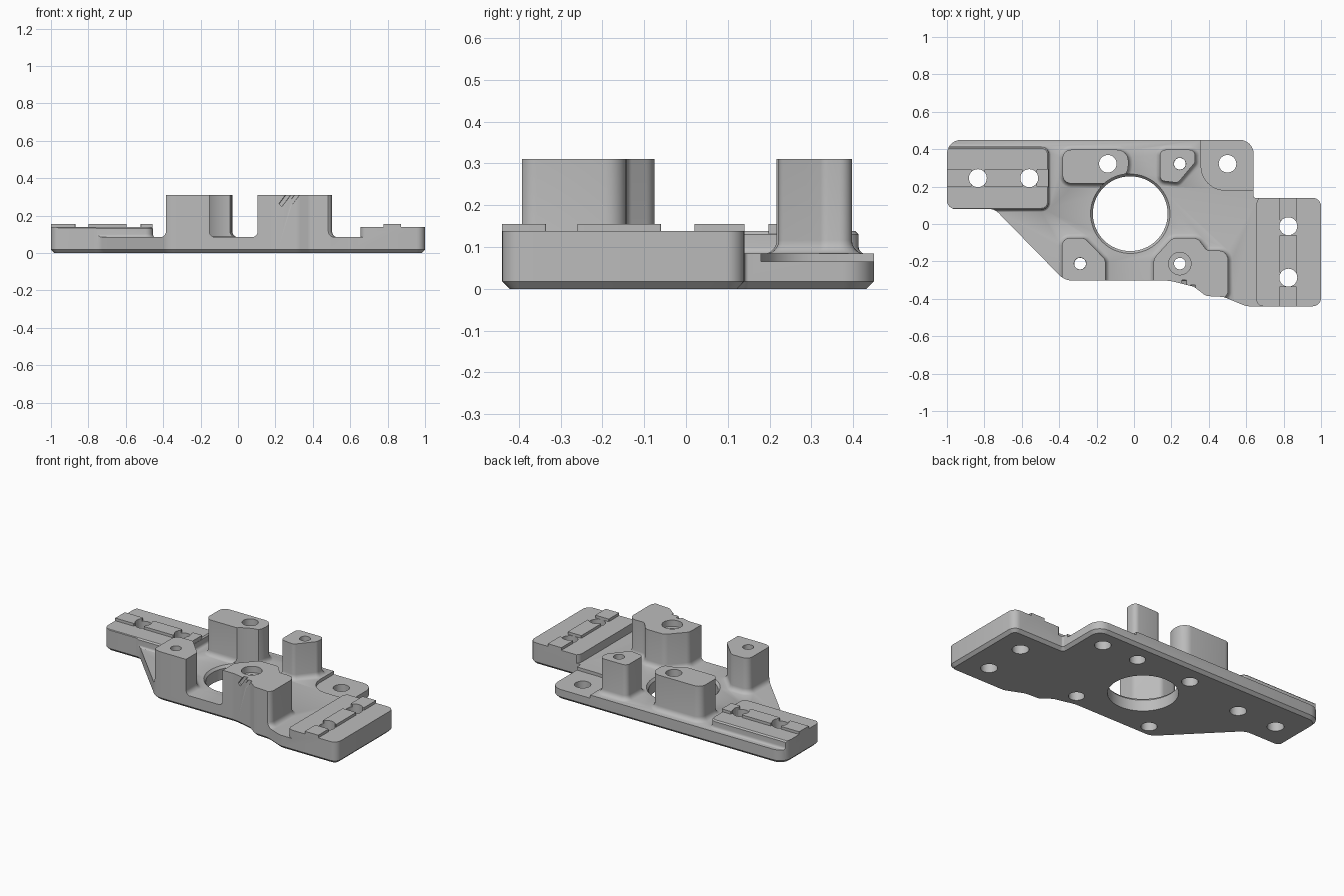
import bpy, bmesh, math
from mathutils import Vector, Matrix

if "Cube" in bpy.data.objects:
    bpy.data.objects.remove(bpy.data.objects["Cube"])

BASE, PAD, RIB, TOP = 0.085, 0.138, 0.155, 0.31
EMBED = 0.03


def make_object(name, bm):
    bmesh.ops.recalc_face_normals(bm, faces=bm.faces)
    mesh = bpy.data.meshes.new(name)
    bm.to_mesh(mesh)
    bm.free()
    ob = bpy.data.objects.new(name, mesh)
    bpy.context.collection.objects.link(ob)
    return ob


def rounded(corners, grow=0.0, seg=6):
    """Counter-clockwise corners (x, y, radius) to a rounded, offset outline."""
    out = []
    n = len(corners)
    for i in range(n):
        a, p, b = (Vector(corners[j % n][:2]) for j in (i - 1, i, i + 1))
        d1, d2 = (p - a).normalized(), (b - p).normalized()
        n1, n2 = Vector((d1.y, -d1.x)), Vector((d2.y, -d2.x))
        turn = math.atan2(d1.x * d2.y - d1.y * d2.x, d1.dot(d2))
        side = 1 if turn > 0 else -1
        p = p + (n1 + n2) * grow / (1 + n1.dot(n2))
        r = max(corners[i][2] + side * grow, 0.004)
        start = p - d1 * r * math.tan(abs(turn) / 2)
        centre = start - n1 * r * side
        for k in range(seg + 1):
            out.append(centre + Matrix.Rotation(turn * k / seg, 2) @ (start - centre))
    return out


def loft(name, corners, layers):
    """Stack the outline at each (height, offset) and cap both ends."""
    bm = bmesh.new()
    rings = [[bm.verts.new((v.x, v.y, z)) for v in rounded(corners, g)]
             for z, g in layers]
    for lo, hi in zip(rings, rings[1:]):
        for i in range(len(lo)):
            j = (i + 1) % len(lo)
            bm.faces.new((lo[i], lo[j], hi[j], hi[i]))
    bm.faces.new(rings[0][::-1])
    bm.faces.new(rings[-1])
    return make_object(name, bm)


def flared(name, corners, top, flare, edge=0.0):
    """Boss with a concave fillet where it meets the base."""
    layers = [(EMBED, flare)]
    for k in range(6):
        t = k / 5 * math.pi / 2
        layers.append((BASE - 0.002 + flare * (1 - math.cos(t)), flare * (1 - math.sin(t))))
    if edge:
        layers.append((top - edge, 0))
    layers.append((top, -edge))
    return loft(name, corners, layers)


def box(name, x0, x1, y0, y1, z0, z1):
    corners = [(x0, y0, 0.004), (x1, y0, 0.004), (x1, y1, 0.004), (x0, y1, 0.004)]
    return loft(name, corners, [(z0, 0), (z1, 0)])


def turned(name, x, y, profile, sides=40):
    """Round cutter from a (height, radius) profile."""
    bm = bmesh.new()
    rings = [[bm.verts.new((x + r * math.cos(k * math.tau / sides),
                            y + r * math.sin(k * math.tau / sides), z))
              for k in range(sides)] for z, r in profile]
    for lo, hi in zip(rings, rings[1:]):
        for i in range(sides):
            j = (i + 1) % sides
            bm.faces.new((lo[i], lo[j], hi[j], hi[i]))
    bm.faces.new(rings[0][::-1])
    bm.faces.new(rings[-1])
    return make_object(name, bm)


def combine(target, tool, operation):
    mod = target.modifiers.new("combine", 'BOOLEAN')
    mod.operation, mod.solver, mod.object = operation, 'EXACT', tool
    bpy.context.view_layer.update()
    graph = bpy.context.evaluated_depsgraph_get()
    mesh = bpy.data.meshes.new_from_object(target.evaluated_get(graph))
    target.modifiers.clear()
    target.data = mesh
    bpy.data.objects.remove(tool)


# Outline of the base plate, chamfered below and tall enough to trim the bosses
outline = [(-1, 0.08, 0.045), (-0.745, 0.08, 0.07), (-0.37, -0.303, 0.1),
           (0.19, -0.303, 0.2), (0.32, -0.335, 0.08), (0.385, -0.385, 0.05),
           (0.48, -0.39, 0.1), (0.60, -0.44, 0.1), (1, -0.44, 0.045),
           (1, 0.14, 0.045), (0.64, 0.14, 0.01), (0.64, 0.45, 0.075), (-1, 0.45, 0.075)]
trim = loft("trim", outline, [(0, -0.018), (0.018, 0), (0.4, 0)])

# Base slab and everything that stands on it
bracket = box("mounting_bracket", -1.2, 1.2, -0.7, 0.7, -0.1, BASE)
left_pad = [(-1.1, 0.076, 0.01), (-0.455, 0.076, 0.04), (-0.455, 0.413, 0.04), (-1.1, 0.413, 0.01)]
right_pad = [(0.655, -0.43, 0.03), (0.9, -0.5, 0.01), (1.1, -0.5, 0.01),
             (1.1, 0.15, 0.01), (0.655, 0.15, 0.045)]
back_post = [(-0.382, 0.217, 0.045), (-0.03, 0.217, 0.1), (-0.03, 0.397, 0.06), (-0.382, 0.397, 0.045)]
small_post = [(0.138, 0.232, 0.03), (0.235, 0.22, 0.03), (0.327, 0.33, 0.03),
              (0.327, 0.397, 0.03), (0.138, 0.397, 0.03)]
front_left_post = [(-0.385, -0.4, 0.02), (-0.153, -0.4, 0.02), (-0.153, -0.19, 0.04),
                   (-0.265, -0.075, 0.04), (-0.385, -0.075, 0.04)]
front_right_post = [(0.105, -0.42, 0.02), (0.4, -0.42, 0.02), (0.503, -0.386, 0.04),
                    (0.503, -0.142, 0.05), (0.39, -0.142, 0.03), (0.34, -0.075, 0.05),
                    (0.205, -0.075, 0.05), (0.105, -0.185, 0.05)]
parts = [flared("left_pad", left_pad, PAD, 0.018, 0.008),
         loft("right_pad", right_pad, [(EMBED, 0), (PAD, 0)])]
for name, shape in (("back_post", back_post), ("small_post", small_post),
                    ("front_left_post", front_left_post), ("front_right_post", front_right_post)):
    parts.append(flared(name, shape, TOP, 0.033))

# Raised ribs on the pads
for a, b in ((-1.08, -0.87), (-0.80, -0.595), (-0.52, -0.456)):
    parts.append(box("left_rib", a, b, 0.197, 0.293, 0.1, RIB))
for a, b in ((-0.6, -0.335), (-0.26, -0.06), (0.02, 0.2)):
    parts.append(box("right_rib", 0.777, 0.872, a, b, 0.1, RIB))
for part in parts:
    combine(bracket, part, 'UNION')
combine(bracket, trim, 'INTERSECT')

# Recessed corner seat
seat = [(0.358, 0.18, 0.13), (0.8, 0.18, 0.01), (0.8, 0.6, 0.01), (0.358, 0.6, 0.01)]
cutters = [loft("corner_seat", seat, [(0.065, 0), (0.2, 0)])]

# Large bore with a chamfered upper rim
cutters.append(turned("bore", -0.02, 0.055,
                      [(-0.1, 0.2), (0.07, 0.2), (0.087, 0.214), (0.5, 0.214)], 64))

# Screw holes, wider below where the post is slim
for x, y, r in ((-0.835, 0.245, 0.048), (-0.56, 0.245, 0.048), (0.825, -0.012, 0.048),
                (0.825, -0.287, 0.048), (-0.14, 0.322, 0.047), (0.5, 0.322, 0.047)):
    cutters.append(turned("hole", x, y, [(-0.1, r), (0.5, r)], 32))
for x, y, rim in ((0.245, 0.322, 0.032), (-0.288, -0.212, 0.032), (0.245, -0.212, 0.06)):
    cutters.append(turned("stepped_hole", x, y, [(-0.1, 0.046), (0.1, 0.046), (0.1, 0.031),
                                                 (0.27, 0.031), (0.27, rim), (0.5, rim)], 32))

# Slanted notches in the front right post
for x, y in ((0.268, -0.33), (0.315, -0.355)):
    notch = box("notch", -0.011, 0.011, -0.03, 0.03, -0.068, 0.068)
    notch.data.transform(Matrix.Translation((x, y, TOP)) @ Matrix.Rotation(math.radians(37), 4, 'Y'))
    cutters.append(notch)
for cutter in cutters:
    combine(bracket, cutter, 'DIFFERENCE')

# Single grey finish with sharp machined edges
grey = bpy.data.materials.new("grey_metal")
grey.use_nodes = True
colour = (0.5, 0.5, 0.5, 1)
grey.diffuse_color = colour
grey.node_tree.nodes["Principled BSDF"].inputs["Base Color"].default_value = colour
bracket.data.materials.clear()
bracket.data.materials.append(grey)
bpy.ops.object.select_all(action='DESELECT')
bracket.select_set(True)
bpy.context.view_layer.objects.active = bracket
bpy.ops.object.shade_smooth_by_angle(angle=math.radians(30))
